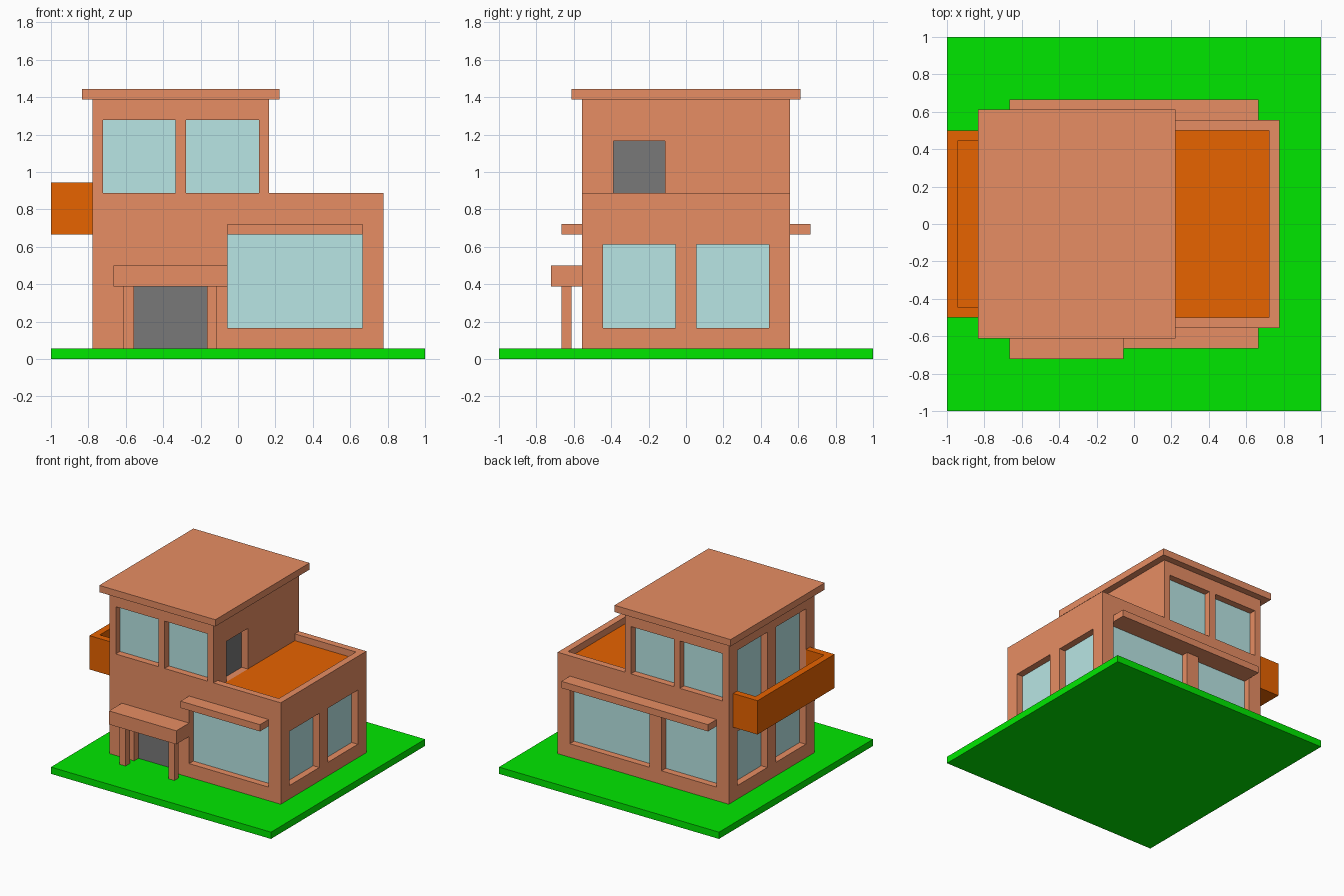
import bpy

if "Cube" in bpy.data.objects:
    bpy.data.objects.remove(bpy.data.objects["Cube"])

U = 1 / 18  # modelling grid unit


def material(name, rgb):
    m = bpy.data.materials.new(name)
    m.diffuse_color = (*rgb, 1)
    m.use_nodes = True
    m.node_tree.nodes["Principled BSDF"].inputs["Base Color"].default_value = m.diffuse_color
    return m


BRICK = material("terracotta", (0.8, 0.268, 0.126))
GLASS = material("pale_glass", (0.485, 0.79, 0.78))
DOOR = material("door_grey", (0.19, 0.19, 0.19))
DECK = material("burnt_orange", (0.8, 0.125, 0.0))
GRASS = material("grass_green", (0.0, 0.8, 0.0))


def prism(name, profile, y0, y1, mat):
    """Extrude an (x, z) profile, counter-clockwise from the front, along y."""
    n = len(profile)
    verts = [(x * U, y * U, z * U) for y in (y0, y1) for x, z in profile]
    faces = [list(range(n)), list(range(2 * n - 1, n - 1, -1))]
    faces += [[i, i + n, (i + 1) % n + n, (i + 1) % n] for i in range(n)]
    me = bpy.data.meshes.new(name)
    me.from_pydata(verts, [], faces)
    me.materials.append(mat)
    ob = bpy.data.objects.new(name, me)
    bpy.context.collection.objects.link(ob)
    return ob


def box(name, x0, x1, y0, y1, z0, z1, mat=BRICK):
    return prism(name, [(x0, z0), (x1, z0), (x1, z1), (x0, z1)], y0, y1, mat)


def cut(ob, *bounds):
    """Subtract a box from an object."""
    cutter = box("cutter", *bounds)
    cutter.hide_render = True
    mod = ob.modifiers.new("cut", 'BOOLEAN')
    mod.operation, mod.solver, mod.object = 'DIFFERENCE', 'EXACT', cutter
    bpy.context.view_layer.objects.active = ob
    bpy.ops.object.modifier_apply(modifier=mod.name)
    bpy.data.objects.remove(cutter)


# Lawn
box("lawn", -18, 18, -18, 18, 0, 1, GRASS)

# House body: two-storey L profile
house = prism("house_body", [(-14, 1), (14, 1), (14, 16), (3, 16), (3, 25), (-14, 25)],
              -10, 10, BRICK)
cut(house, 3, 13, -9, 9, 15, 17)              # roof terrace
cut(house, 2, 4, -7, -2, 15, 21)              # terrace door
cut(house, -10, -3, -11, -9, 1, 7)            # front door
cut(house, -1, 12, -11, -9, 3, 12)            # front living room window
for a, b in ((-12, -3), (-1, 12)):            # back ground floor windows
    cut(house, a, b, 9, 11, 3, 12)
for a, b in ((-13, -6), (-5, 2)):             # upper windows, front and back
    cut(house, a, b, -11, -9, 16, 23)
    cut(house, a, b, 9, 11, 16, 23)
for a, b in ((-8, -1), (1, 8)):               # side windows
    cut(house, 13, 15, a, b, 3, 11)
    cut(house, -15, -13, a, b, 3, 11)
    cut(house, -15, -13, a, b, 13, 23)        # tall balcony windows

# Colour the recessed faces by plane and direction
me = house.data
me.materials.clear()
for m in (BRICK, GLASS, DOOR, DECK):
    me.materials.append(m)
for p in me.polygons:
    c, n = p.center / U, p.normal
    p.material_index = 0
    if abs(n.y) > 0.9 and abs(c.y - 9 * n.y) < 0.1:
        front_door = c.y < 0 and c.z < 7 and c.x < -2
        p.material_index = 2 if front_door else 1
    elif abs(n.x) > 0.9 and abs(c.x - 13 * n.x) < 0.1:
        p.material_index = 1
    elif n.x > 0.9 and abs(c.x - 2) < 0.1:
        p.material_index = 2
    elif n.z > 0.9 and abs(c.z - 15) < 0.1 and c.x > 3:
        p.material_index = 3

# Roof slab and window canopies
box("roof_slab", -15, 4, -11, 11, 25, 26)
box("front_canopy", -1, 12, -12, -10, 12, 13)
box("back_canopy", -12, 12, 10, 12, 12, 13)

# Porch
box("porch_roof", -12, -1, -13, -10, 7, 9)
for side, x in (("left", -11), ("right", -3)):
    box("porch_post_" + side, x, x + 1, -12, -11, 1, 7)

# Balcony
balcony = box("balcony", -18, -14, -9, 9, 12, 17, DECK)
cut(balcony, -17, -13, -8, 8, 13, 18)
balcony.data.materials.clear()
balcony.data.materials.append(DECK)
for p in balcony.data.polygons:
    p.material_index = 0
